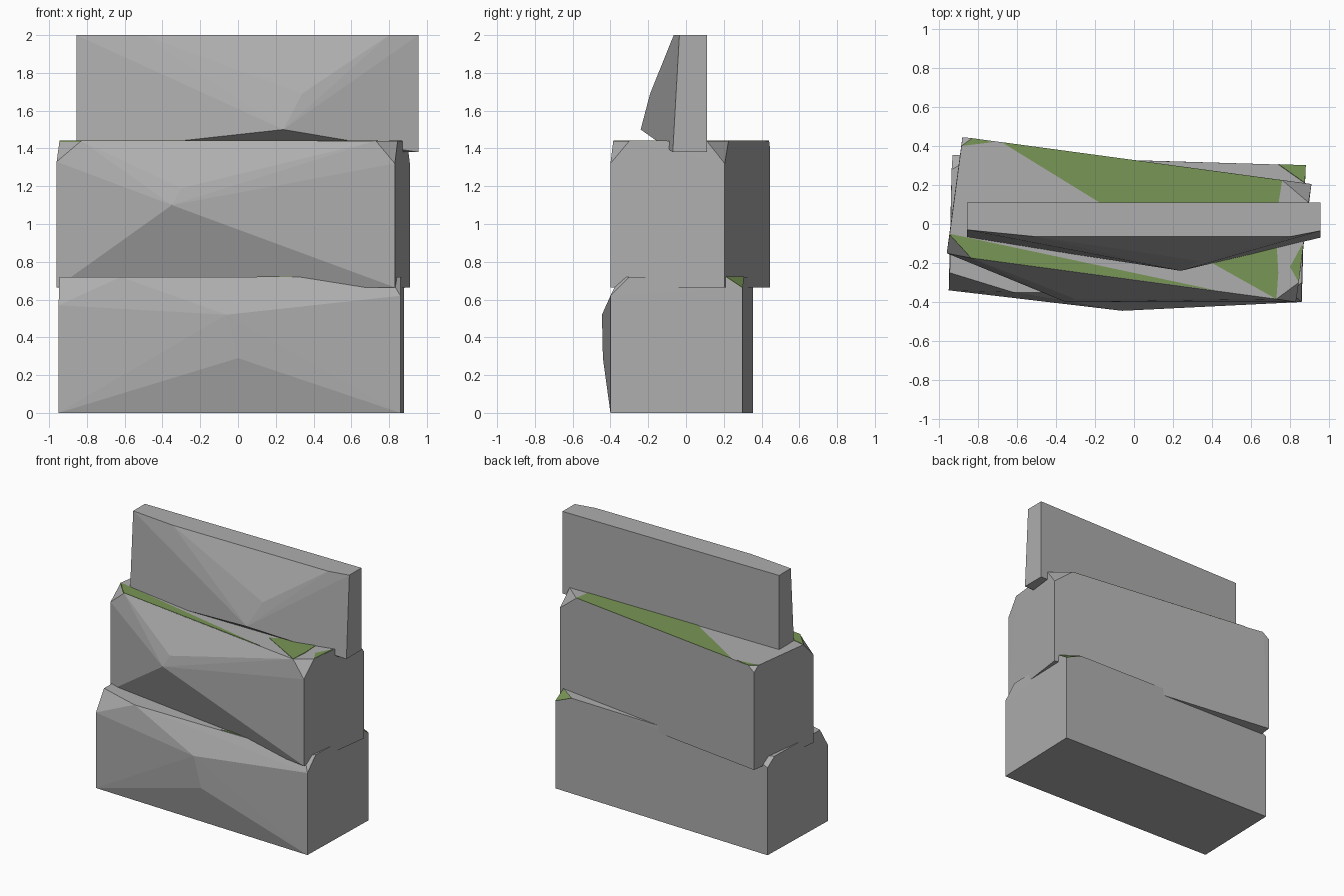
import bpy
import bmesh
from mathutils import Vector

cube = bpy.data.objects.get("Cube")
if cube:
    bpy.data.objects.remove(cube, do_unlink=True)


def material(name, colour):
    mat = bpy.data.materials.new(name)
    mat.use_nodes = True
    mat.diffuse_color = (*colour, 1)
    mat.node_tree.nodes["Principled BSDF"].inputs["Base Color"].default_value = (*colour, 1)
    return mat


stone = material("grey_stone", (0.42, 0.42, 0.42))
green = material("moss_green", (0.19, 0.305, 0.092))


def finish(name, bm, mat):
    bmesh.ops.recalc_face_normals(bm, faces=bm.faces)
    mesh = bpy.data.meshes.new(name)
    bm.to_mesh(mesh)
    bm.free()
    mesh.materials.append(mat)
    bpy.context.collection.objects.link(bpy.data.objects.new(name, mesh))


def block(name, footprint, base, upper, bulge):
    """Faceted stone: hull of a flat footprint, upper corners and front bulges."""
    bm = bmesh.new()
    for p in [(x, y, base) for x, y in footprint] + upper + bulge:
        bm.verts.new(p)
    hull = bmesh.ops.convex_hull(bm, input=bm.verts)
    spare = {v for v in hull["geom_interior"] + hull["geom_unused"]
             if isinstance(v, bmesh.types.BMVert)}
    bmesh.ops.delete(bm, geom=list(spare), context="VERTS")
    bmesh.ops.dissolve_limit(bm, angle_limit=0.01, verts=bm.verts, edges=bm.edges)
    finish(name, bm, stone)


def moss(name, points, lift=0.003):
    """Thin plate of moss lying on a stone surface."""
    bm = bmesh.new()
    face = bm.faces.new([bm.verts.new(p) for p in points])
    face.normal_update()
    up = face.normal * (1 if face.normal.z > 0 else -1)
    top = bmesh.ops.extrude_face_region(bm, geom=[face])
    moved = [v for v in top["geom"] if isinstance(v, bmesh.types.BMVert)]
    bmesh.ops.translate(bm, verts=moved, vec=Vector(up) * lift)
    finish(name, bm, green)


# Bottom stone, with clipped upper corners and a bulging front
LOW = 0.72
block("bottom_stone",
      [(-0.95, -0.34), (0.86, -0.40), (0.88, 0.30), (-0.93, 0.355)], 0,
      [(-0.95, -0.34, 0.57), (-0.945, -0.25, LOW), (-0.62, -0.35, LOW),
       (0.86, -0.40, 0.62), (0.80, -0.35, LOW), (0.86, -0.30, LOW),
       (0.88, 0.30, 0.66), (0.875, 0.21, LOW), (0.74, 0.305, LOW),
       (-0.93, 0.355, 0.66), (-0.935, 0.28, LOW), (-0.80, 0.35, LOW)],
      [(0, -0.44, 0.29), (-0.06, -0.445, 0.52)])

# Middle stone, turned slightly on top of the first
MID = 1.44
block("middle_stone",
      [(-0.96, -0.15), (0.83, -0.40), (0.91, 0.205), (-0.88, 0.445)], 0.665,
      [(-0.96, -0.15, 1.33), (-0.945, -0.05, MID), (-0.83, -0.175, MID),
       (0.83, -0.40, 1.32), (0.73, -0.385, MID), (0.845, -0.30, MID),
       (0.91, 0.205, 1.32), (0.895, 0.11, MID), (0.76, 0.225, MID),
       (-0.88, 0.445, 1.40), (-0.885, 0.40, MID), (-0.83, 0.44, MID)],
      [(-0.35, -0.40, 1.10), (-0.30, -0.385, 1.19)])

# Upright slab on top
block("top_slab",
      [(-0.855, -0.07), (0.955, -0.07), (0.955, 0.11), (-0.855, 0.11)], 1.38,
      [(-0.855, -0.03, 2), (-0.5, -0.065, 2), (0.8, -0.065, 2),
       (0.955, -0.035, 2), (0.955, 0.11, 2), (-0.855, 0.11, 2)],
      [(0.24, -0.24, 1.50), (0.34, -0.19, 1.69)])

# Moss on the middle stone
patches = {
    "moss_back": [(-0.68, 0.42), (-0.16, 0.10), (0.74, 0.10), (0.76, 0.225)],
    "moss_back_corner": [(-0.885, 0.40), (-0.83, 0.44), (-0.72, 0.42)],
    "moss_front_strip": [(-0.945, -0.05), (-0.83, -0.175), (0.42, -0.34)],
    "moss_front_corner": [(0.40, -0.20), (0.73, -0.385), (0.74, -0.25), (0.73, -0.08), (0.6, -0.08)],
    "moss_side": [(0.80, -0.22), (0.845, -0.30), (0.865, -0.10)],
}
for name, outline in patches.items():
    moss(name, [(x, y, MID) for x, y in outline])
moss("moss_clipped_corner", [(-0.945, -0.05, MID), (-0.83, -0.175, MID), (-0.90, -0.11, 1.40)])

# Moss on the bottom stone
moss("moss_low_corner", [(0.88, 0.30, 0.66), (0.875, 0.21, LOW), (0.74, 0.305, LOW)])
moss("moss_low_front", [(0.1, -0.345, LOW), (0.4, -0.345, LOW), (0.25, -0.29, LOW)])
